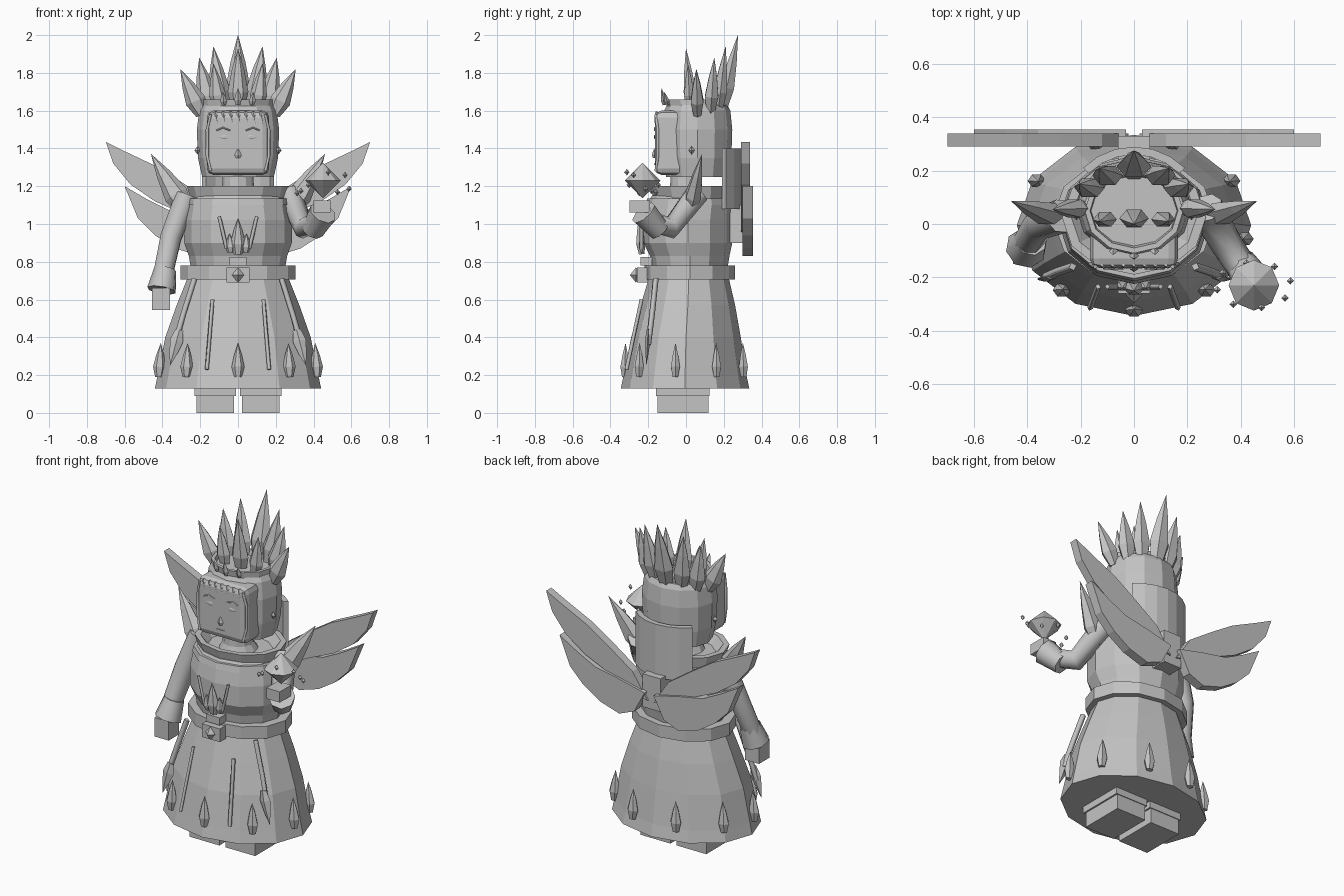
import bpy, bmesh, math, random
from mathutils import Vector

random.seed(4)
if "Cube" in bpy.data.objects:
    bpy.data.objects.remove(bpy.data.objects["Cube"])

GREY = (0.55, 0.55, 0.55, 1)
stone = bpy.data.materials.new("stone grey")
stone.use_nodes = True
stone.diffuse_color = GREY
stone.node_tree.nodes["Principled BSDF"].inputs["Base Color"].default_value = GREY


def finish(name, bm):
    bmesh.ops.remove_doubles(bm, verts=bm.verts, dist=0.0005)
    bmesh.ops.recalc_face_normals(bm, faces=bm.faces)
    mesh = bpy.data.meshes.new(name)
    bm.to_mesh(mesh)
    bm.free()
    mesh.materials.append(stone)
    obj = bpy.data.objects.new(name, mesh)
    bpy.context.collection.objects.link(obj)
    return obj


def skin(name, loops):
    """Bridge equal vertex loops and cap both ends."""
    bm = bmesh.new()
    rows = [[bm.verts.new(p) for p in loop] for loop in loops]
    n = len(rows[0])
    for a, b in zip(rows, rows[1:]):
        for i in range(n):
            j = (i + 1) % n
            bm.faces.new((a[i], a[j], b[j], b[i]))
    bm.faces.new(rows[0])
    bm.faces.new(rows[-1])
    return finish(name, bm)


def lathe(name, rings, n=12):
    """Stack oval rings given as z, x radius, y radius, y centre."""
    angles = [math.tau * i / n for i in range(n)]
    return skin(name, [[(rx * math.cos(a), cy + ry * math.sin(a), z) for a in angles]
                       for z, rx, ry, cy in rings])


def spike(name, base, tip, r, n=6, flat=0.7, profile=((0, .6), (.3, 1), (.65, .6), (1, .01))):
    """Pointed shard widest part way along its axis."""
    base, tip = Vector(base), Vector(tip)
    axis = tip - base
    side = axis.cross(Vector((0, 1, 0))).normalized()
    front = side.cross(axis).normalized()
    angles = [math.tau * i / n for i in range(n)]
    return skin(name, [[base + axis * t + side * r * s * math.cos(a) + front * r * s * flat * math.sin(a)
                        for a in angles] for t, s in profile])


def gem(name, centre, r, h, n=4):
    c = Vector(centre)
    up = Vector((0, 0, h))
    return spike(name, c - up, c + up, r, n, 1, ((0, .01), (.5, 1), (1, .01)))


def box(name, lo, hi, bevel=0):
    x, y, z = lo
    X, Y, Z = hi
    obj = skin(name, [[(x, y, k), (X, y, k), (X, Y, k), (x, Y, k)] for k in (z, Z)])
    if bevel:
        mod = obj.modifiers.new("soft_edges", "BEVEL")
        mod.width, mod.segments = bevel, 2
    return obj


def plate(name, outline, y0, y1):
    return skin(name, [[(x, y, z) for x, z in outline] for y in (y0, y1)])


def rod(name, points, radius, sides=8):
    """Straight-segment tube; radius may be one value or one for each point."""
    curve = bpy.data.curves.new(name, "CURVE")
    curve.dimensions = "3D"
    curve.bevel_depth = 1
    curve.bevel_resolution = (sides - 4) // 2
    curve.use_fill_caps = True
    line = curve.splines.new("POLY")
    line.points.add(len(points) - 1)
    for i, p in enumerate(points):
        line.points[i].co = (*p, 1)
        line.points[i].radius = radius[i] if isinstance(radius, tuple) else radius
    curve.materials.append(stone)
    obj = bpy.data.objects.new(name, curve)
    bpy.context.collection.objects.link(obj)
    return obj


# Body
lathe("skirt", [(.13, .44, .34, -.005), (.2, .425, .325, -.005), (.4, .385, .29, 0),
                (.57, .325, .25, .01), (.72, .265, .21, .015)])
lathe("belt", [(.705, .305, .24, .02), (.78, .305, .24, .02)])
lathe("torso", [(.77, .25, .2, .02), (.83, .26, .21, .02), (.9, .285, .235, .01),
                (1.02, .285, .235, .01), (1.1, .27, .23, .02), (1.15, .24, .2, .02)])
lathe("chest_band", [(1.1, .275, .235, .02), (1.135, .27, .225, .02)])
lathe("collar", [(1.13, .25, .2, .03), (1.2, .27, .215, .025), (1.2, .235, .185, .025), (1.15, .19, .15, .025)])
lathe("neck", [(1.13, .12, .12, .01), (1.19, .085, .085, 0), (1.27, .08, .08, 0)])
lathe("head", [(1.25, .19, .165, .06), (1.35, .212, .18, .06), (1.5, .218, .185, .06),
               (1.6, .205, .175, .06), (1.63, .19, .16, .06)])
lathe("crown_band", [(1.61, .185, .15, .05), (1.66, .185, .16, .05), (1.66, .165, .14, .05), (1.62, .16, .13, .05)])

# Standing collar behind the head: an arc with thickness
arc = [math.radians(a) for a in range(45, 136, 15)]
outer = [(.27 * math.cos(a), .02 + .27 * math.sin(a)) for a in arc]
inner = [(.24 * math.cos(a), .02 + .24 * math.sin(a)) for a in reversed(arc)]
skin("back_collar", [[(x, y, z) for x, y in outer + inner] for z in (1.08, 1.4)])

# Face
box("face", (-.165, -.165, 1.26), (.165, 0, 1.6), .035)
spike("nose", (0, -.168, 1.35), (0, -.168, 1.4), .018, 4)
box("mouth", (-.03, -.169, 1.312), (.03, -.16, 1.32))
for i in range(7):
    x = (i - 3) * .04
    spike("fringe_lock", (x, -.155, 1.595), (x + .012, -.165, 1.53), .012, 4)

# Buckle and chest ornaments
box("buckle", (-.06, -.26, .69), (.06, -.2, .77))
box("waist_clasp", (-.045, -.24, .78), (.045, -.18, .825))
gem("buckle_gem", (0, -.265, .73), .032, .04)
spike("chest_leaf", (0, -.235, .84), (0, -.25, 1.03), .04)

# Central crown shards
spike("crown_shard_back", (0, .19, 1.6), (0, .275, 2.0), .065)
spike("crown_shard_front", (0, .03, 1.6), (0, 0, 1.93), .055)
spike("crown_point", (0, -.115, 1.63), (0, -.13, 1.72), .02, 4)

for s, side in ((1, "left"), (-1, "right")):
    # Crown shards and small points
    for base, tip, r in (((.085, .17, 1.6), (.13, .21, 1.94), .058),
                         ((.15, .13, 1.59), (.205, .15, 1.88), .058),
                         ((.19, .06, 1.58), (.305, .055, 1.82), .055),
                         ((.1, .02, 1.61), (.13, .01, 1.85), .045)):
        spike(side + "_crown_shard", (base[0] * s, *base[1:]), (tip[0] * s, *tip[1:]), r)
    spike(side + "_crown_point", (.075 * s, -.095, 1.63), (.08 * s, -.115, 1.7), .018, 4)

    # Face details and earring
    spike(side + "_eye", (.055 * s, -.166, 1.46), (.105 * s, -.166, 1.46), .012, 6, .3)
    rod(side + "_brow", [(.04 * s, -.166, 1.495), (.08 * s, -.166, 1.51), (.115 * s, -.166, 1.495)], .004, 4)
    rod(side + "_side_lock", [(.145 * s, -.16, 1.58), (.163 * s, -.15, 1.5),
                              (.163 * s, -.15, 1.36), (.145 * s, -.16, 1.28)], .008, 6)
    gem(side + "_earring", (.215 * s, .03, 1.39), .016, .022)

    # Shoulder spike
    spike(side + "_shoulder_spike", (.27 * s, .02, 1.06), (.46 * s, .085, 1.37), .065)

    # Chest rods, side leaves, skirt rods and ribbons
    rod(side + "_chest_rod", [(.06 * s, -.235, .87), (.1 * s, -.235, 1.04)], .01, 4)
    spike(side + "_chest_leaf", (.04 * s, -.23, .85), (.045 * s, -.24, .95), .028)
    rod(side + "_skirt_rod", [(.165 * s, -.315, .23), (.135 * s, -.235, .6)], .011, 4)
    rod(side + "_ribbon", [(.23 * s, -.16, .71), (.29 * s, -.18, .52), (.335 * s, -.2, .36)], .016, 4)
    spike(side + "_ribbon_end", (.31 * s, -.2, .44), (.36 * s, -.21, .25), .035, 4, .4)

    # Feet
    box(side + "_shoe", (min(.02 * s, .22 * s), -.15, 0), (max(.02 * s, .22 * s), .12, .1))
    box(side + "_leg", (min(.01 * s, .23 * s), -.16, .09), (max(.01 * s, .23 * s), .125, .2))

    # Wings
    upper = [(.02, .95), (.12, 1.1), (.28, 1.21), (.42, 1.3), (.6, 1.385), (.7, 1.435),
             (.66, 1.32), (.57, 1.21), (.44, 1.12), (.28, 1.05), (.12, .97)]
    lower = [(.03, 1), (.2, 1.04), (.36, 1.07), (.48, 1.13), (.6, 1.2), (.53, 1.03),
             (.44, .94), (.33, .87), (.2, .83), (.1, .87)]
    plate(side + "_upper_wing", [(x * s, z) for x, z in upper], .29, .34)
    plate(side + "_lower_wing", [(x * s, z) for x, z in lower], .3, .355)
box("wing_root", (-.06, .22, .9), (.06, .33, 1.1))

# Shards round the hem
for i in range(9):
    a = math.tau * i / 9 - math.pi / 2
    c, d = math.cos(a), math.sin(a)
    spike("hem_shard", (.425 * c, .325 * d, .19), (.415 * c, .32 * d, .37), .034, 6, .8)

# Lowered right arm
rod("right_arm", [(-.27, .03, 1.15), (-.355, 0, .93), (-.4, -.07, .72)], (.065, .06, .055))
rod("right_cuff", [(-.385, -.06, .76), (-.405, -.09, .65)], (.06, .078))
box("right_hand", (-.455, -.15, .545), (-.36, -.05, .66))

# Raised left arm holding a floating crystal
rod("left_arm", [(.27, .06, 1.16), (.35, -.08, .98), (.43, -.2, 1.02)], (.065, .06, .055))
rod("left_cuff", [(.395, -.14, .965), (.45, -.225, 1.06)], (.06, .075))
box("left_hand", (.4, -.3, 1.06), (.49, -.19, 1.125))
gem("crystal", (.45, -.23, 1.23), .095, .093, 8)
for i in range(8):
    a = math.tau * i / 8 + .2
    gem("crystal_mote", (.45 + .14 * math.cos(a), -.23 + .085 * math.sin(a),
                         1.22 + random.uniform(-.065, .065)), .014, .017)
